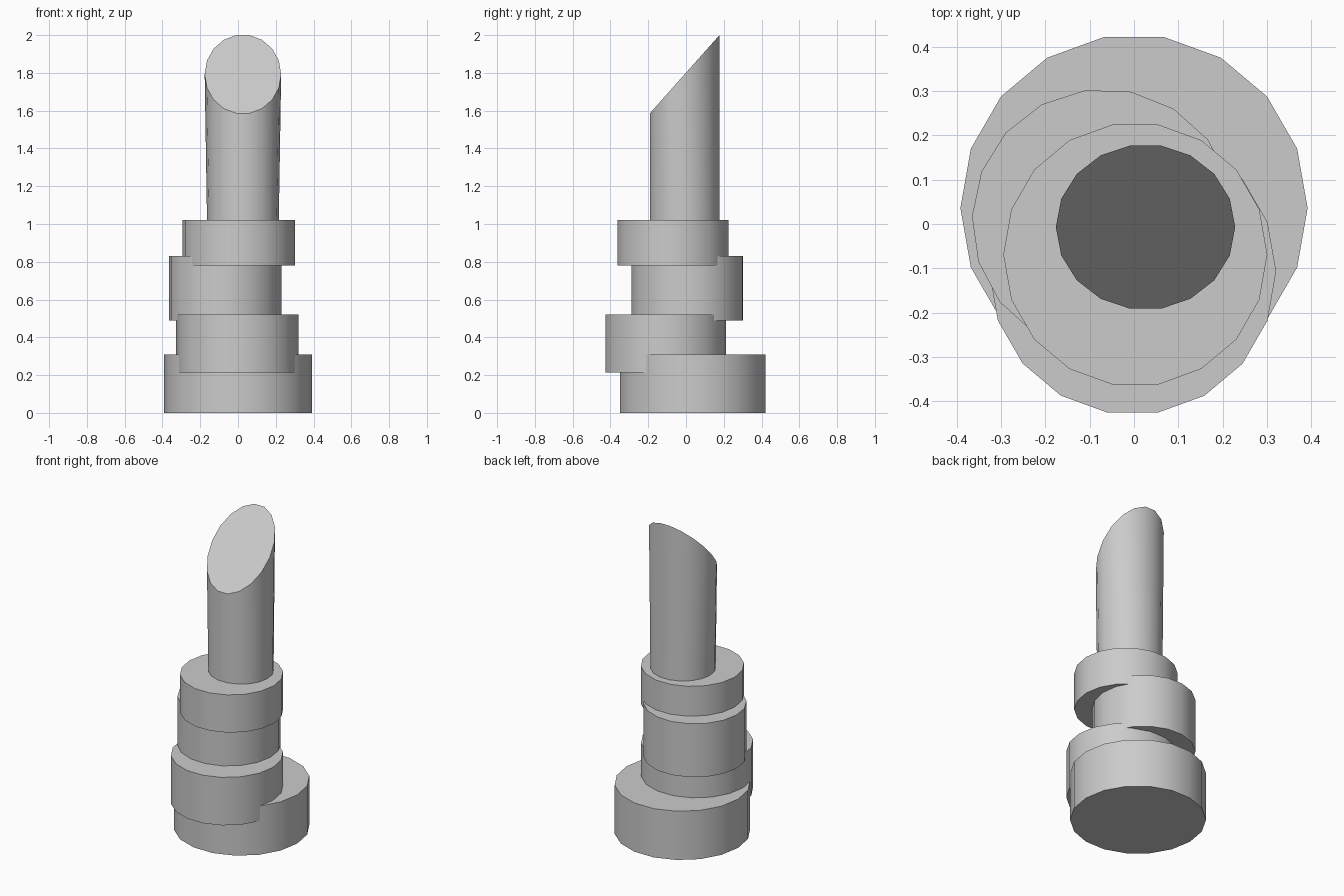
import bpy, bmesh
from math import cos, sin, tau, radians

if "Cube" in bpy.data.objects:
    bpy.data.objects.remove(bpy.data.objects["Cube"])

SIDES = 18


def ring(bm, cx, cy, rx, ry, height, phase=0.0):
    """One loop of vertices; height is a function of y."""
    verts = []
    for i in range(SIDES):
        a = tau * i / SIDES + phase
        y = cy + ry * sin(a)
        verts.append(bm.verts.new((cx + rx * cos(a), y, height(y))))
    return verts


def column(name, bottom, top):
    """Closed column between two rings with smooth sides and flat caps."""
    bm = bmesh.new()
    lo, hi = ring(bm, *bottom), ring(bm, *top)
    bm.faces.new(lo[::-1])
    bm.faces.new(hi)
    for i in range(SIDES):
        j = (i + 1) % SIDES
        bm.faces.new((lo[i], lo[j], hi[j], hi[i]))
    mesh = bpy.data.meshes.new(name)
    bm.to_mesh(mesh)
    bm.free()
    obj = bpy.data.objects.new(name, mesh)
    bpy.context.collection.objects.link(obj)
    bpy.ops.object.select_all(action='DESELECT')
    obj.select_set(True)
    bpy.context.view_layer.objects.active = obj
    bpy.ops.object.shade_smooth_by_angle(angle=radians(30))
    return obj


# Stacked off-centre discs: name, x, y, radius, bottom, top, turn in degrees
discs = [
    ("base_disc", 0.0, 0.036, 0.392, 0.0, 0.31, 0),
    ("lower_disc", -0.003, -0.107, 0.324, 0.215, 0.52, 0),
    ("middle_disc", -0.068, 0.007, 0.298, 0.49, 0.83, -2),
    ("upper_disc", 0.003, -0.069, 0.298, 0.78, 1.02, 0),
]
for name, x, y, r, z0, z1, turn in discs:
    t = radians(turn)
    column(name, (x, y, r, r, lambda _, z=z0: z, t),
           (x, y, r, r, lambda _, z=z1: z, t))

# Upright post, slightly flared in x, with a slanted top facing the front
column("slanted_post",
       (0.026, -0.007, 0.187, 0.187, lambda y: 0.83),
       (0.026, -0.007, 0.2025, 0.187, lambda y: 1.793 + (y + 0.007) * 1.124))
